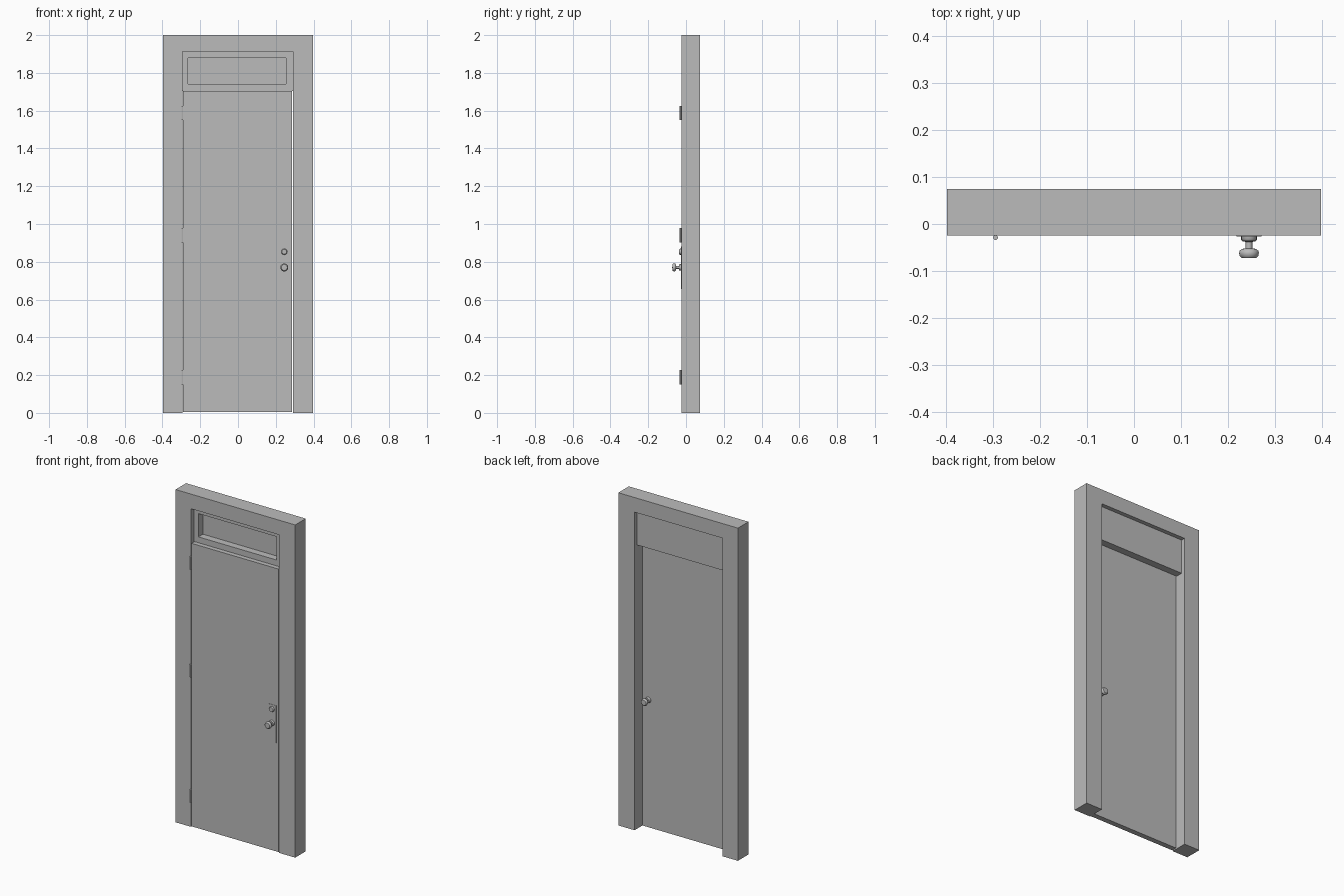
import bpy, bmesh, math

if "Cube" in bpy.data.objects:
    bpy.data.objects.remove(bpy.data.objects["Cube"])

grey = bpy.data.materials.new("neutral_grey")
grey.diffuse_color = (0.5, 0.5, 0.5, 1)
grey.use_nodes = True
grey.node_tree.nodes["Principled BSDF"].inputs["Base Color"].default_value = grey.diffuse_color


def finish(name, bm, smooth=False):
    bmesh.ops.recalc_face_normals(bm, faces=bm.faces)
    me = bpy.data.meshes.new(name)
    bm.to_mesh(me)
    bm.free()
    me.materials.append(grey)
    ob = bpy.data.objects.new(name, me)
    bpy.context.collection.objects.link(ob)
    if smooth:
        bpy.ops.object.select_all(action='DESELECT')
        ob.select_set(True)
        bpy.context.view_layer.objects.active = ob
        bpy.ops.object.shade_smooth_by_angle(angle=math.radians(40))
    return ob


def prism(name, pts, y0, y1):
    """Extrude an x-z outline from y0 to y1."""
    bm = bmesh.new()
    face = bm.faces.new([bm.verts.new((x, y0, z)) for x, z in pts])
    out = bmesh.ops.extrude_face_region(bm, geom=[face])
    moved = [g for g in out["geom"] if isinstance(g, bmesh.types.BMVert)]
    bmesh.ops.translate(bm, verts=moved, vec=(0, y1 - y0, 0))
    return finish(name, bm)


def rect(x0, x1, z0, z1):
    return [(x0, z0), (x1, z0), (x1, z1), (x0, z1)]


def lathe(name, profile, x, y, z, direction, steps=24):
    """Spin a (radius, distance) profile round a y-directed axis."""
    bm = bmesh.new()
    vs = [bm.verts.new((x + r, y + direction * d, z)) for r, d in profile]
    edges = [bm.edges.new(p) for p in zip(vs, vs[1:])]
    bmesh.ops.spin(bm, geom=vs + edges, cent=(x, y, z), axis=(0, 1, 0),
                   angle=math.tau, steps=steps)
    bmesh.ops.remove_doubles(bm, verts=bm.verts, dist=0.0001)
    return finish(name, bm, True)


FRONT, BACK = -0.025, 0.075
L, R, TOP, SILL = -0.295, 0.29, 1.912, 1.705
DOOR_BACK = 0.007

# Wall surround with the doorway cut out of it
prism("wall_surround", [(-0.398, 0), (L, 0), (L, TOP), (R, TOP), (R, 0),
                        (0.398, 0), (0.398, 2), (-0.398, 2)], FRONT, BACK)

# Door leaf with a narrow gap at the sides
prism("door_leaf", rect(L + 0.004, R - 0.004, 0.004, SILL), FRONT, DOOR_BACK)

# Transom frame, four bars around the window
TF, TB, PANE = 0.003, 0.05, 0.046
x0, x1, z0, z1 = -0.265, 0.255, 1.74, 1.88
for part, r in (("bottom", rect(L, R, SILL, z0)), ("top", rect(L, R, z1, TOP)),
                ("left", rect(L, x0, z0, z1)), ("right", rect(x1, R, z0, z1))):
    prism("transom_" + part, r, TF, PANE)
prism("transom_pane", rect(L, R, SILL, TOP), PANE, TB)

# Knobs on both faces of the door, on rosettes
KX, KZ = 0.245, 0.77
knob = [(0, 0), (0.017, 0), (0.017, 0.008), (0.014, 0.012), (0.007, 0.013),
        (0.007, 0.027), (0.015, 0.028), (0.02, 0.032), (0.021, 0.037),
        (0.02, 0.043), (0.016, 0.047), (0, 0.048)]
lathe("front_knob", knob, KX, FRONT, KZ, -1)
lathe("back_knob", knob, KX, DOOR_BACK, KZ, 1)

# Thin lock plate and the deadbolt above the knob
prism("lock_plate", rect(KX - 0.027, KX + 0.027, 0.655, 0.88), FRONT - 0.002, FRONT)
lathe("deadbolt", [(0, 0), (0.016, 0), (0.016, 0.007), (0.013, 0.011), (0, 0.011)],
      KX, FRONT, 0.853, -1)

# Hinge barrels along the left edge
for i, z in enumerate((0.188, 0.94, 1.588)):
    bm = bmesh.new()
    bmesh.ops.create_cone(bm, cap_ends=True, segments=16, radius1=0.005,
                          radius2=0.005, depth=0.076)
    bmesh.ops.translate(bm, verts=bm.verts, vec=(-0.295, -0.029, z))
    finish(f"hinge_{i + 1}", bm, True)
